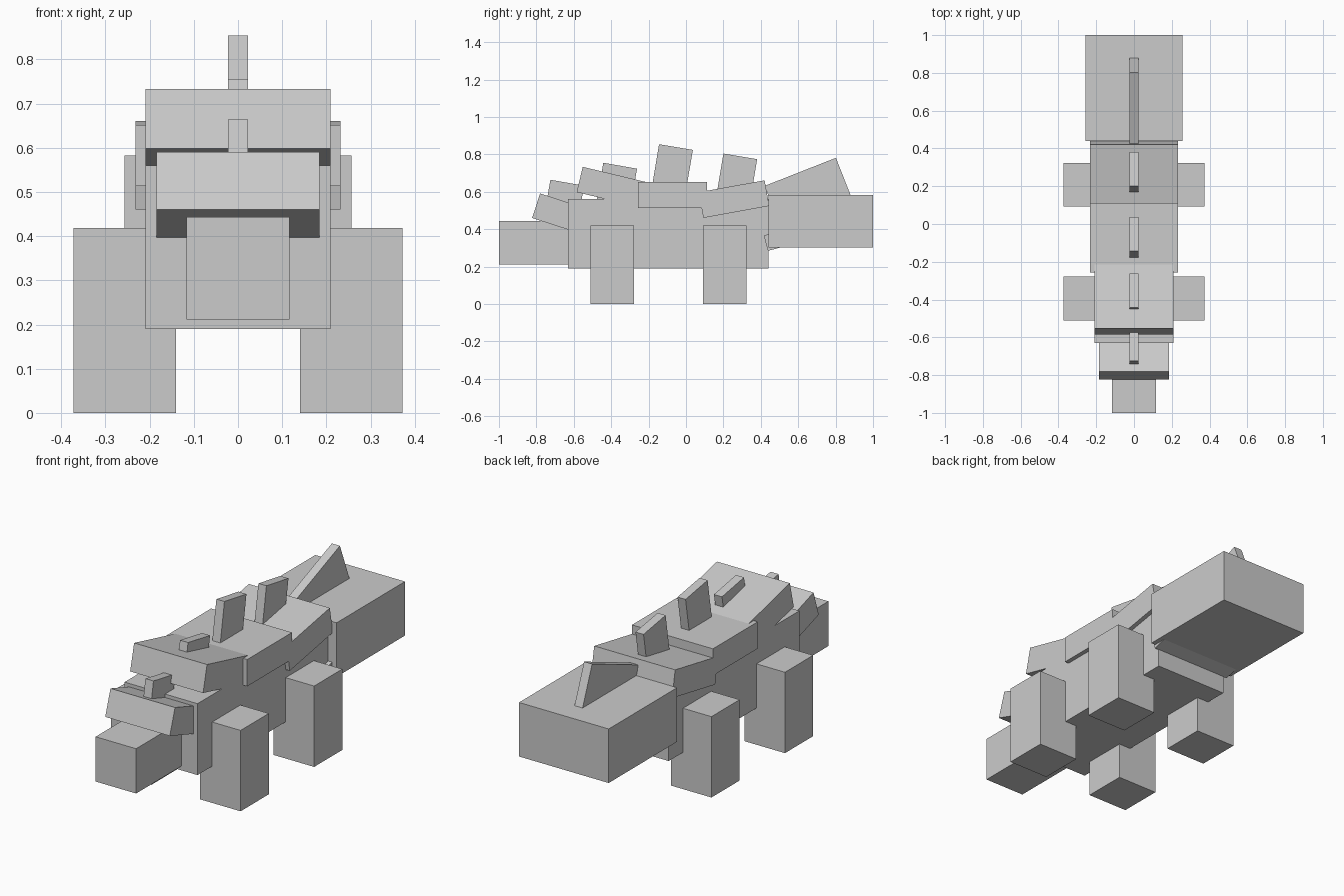
import bpy
from math import sin, cos, radians
from mathutils import Matrix

if "Cube" in bpy.data.objects:
    bpy.data.objects.remove(bpy.data.objects["Cube"])


def box(name, x, half_w, y, z, length, depth, pitch=0):
    """Box placed by its top front edge (y, z); positive pitch lifts the back."""
    a = radians(pitch)
    cy = y + length / 2 * cos(a) + depth / 2 * sin(a)
    cz = z + length / 2 * sin(a) - depth / 2 * cos(a)
    bpy.ops.mesh.primitive_cube_add(size=1)
    ob = bpy.context.object
    ob.name = name
    ob.data.transform(Matrix.Diagonal((2 * half_w, length, depth, 1)))
    ob.location = (x, cy, cz)
    ob.rotation_euler = (a, 0, 0)
    return ob


# Main masses
box("body", 0, 0.209, -0.63, 0.56, 1.07, 0.37)
box("head", 0, 0.116, -1.0, 0.443, 0.39, 0.232)
box("tail", 0, 0.257, 0.44, 0.583, 0.56, 0.28)

# Legs
for side, sx in (("left", 1), ("right", -1)):
    for end, y in (("front", -0.51), ("rear", 0.092)):
        box(f"{end}_{side}_leg", sx * 0.256, 0.116, y, 0.419, 0.231, 0.419)

# Overlapping armour plates along the back
box("head_plate", 0, 0.185, -0.78, 0.591, 0.28, 0.138, -18)
box("neck_plate", 0, 0.209, -0.552, 0.733, 0.37, 0.139, -13.5)
box("middle_plate", 0, 0.232, -0.256, 0.652, 0.367, 0.139)
box("rear_plate", 0, 0.232, 0.068, 0.597, 0.358, 0.139, 10.3)
box("tail_root_plate", 0, 0.232, 0.416, 0.366, 0.25, 0.085, 15)

# Thin upright fins down the spine
fins = [(-0.725, 0.664, 0.183, 0.18, -10), (-0.442, 0.755, 0.183, 0.22, -10),
        (-0.144, 0.854, 0.183, 0.26, -9.5), (0.2, 0.804, 0.183, 0.26, -9.5),
        (0.42, 0.631, 0.41, 0.25, 21.5)]
for i, (y, z, length, depth, pitch) in enumerate(fins):
    box(f"spine_fin_{i + 1}", 0, 0.023, y, z, length, depth, pitch)
